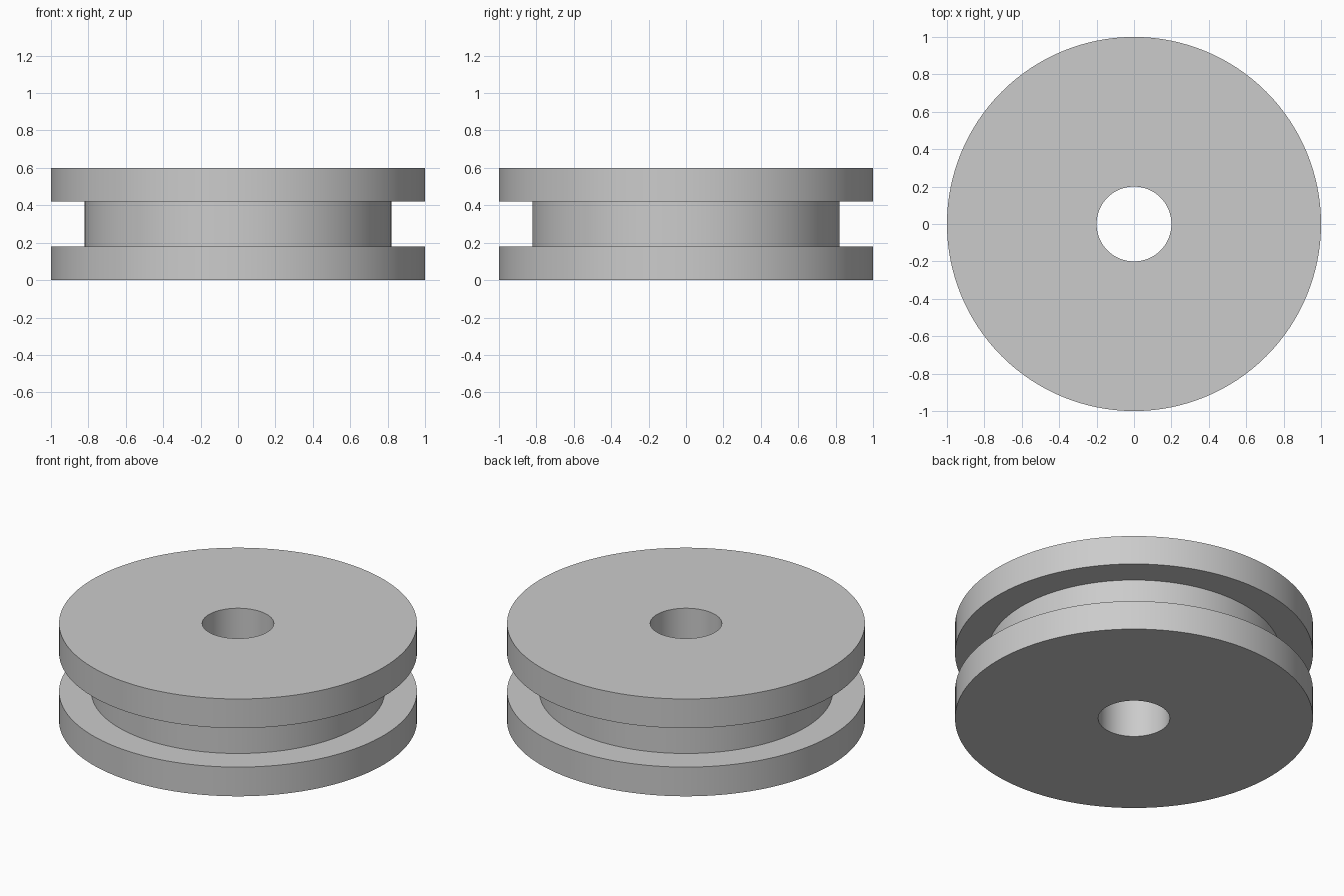
import bpy
import bmesh
import math

cube = bpy.data.objects.get("Cube")
if cube:
    bpy.data.objects.remove(cube, do_unlink=True)

SEGMENTS = 128
OUTER, GROOVE, BORE = 1.0, 0.82, 0.2
HEIGHT, FLANGE = 0.6, 0.18

# Plain grey material
grey = bpy.data.materials.new("grey")
grey.use_nodes = True
colour = (0.6, 0.6, 0.6, 1)
grey.diffuse_color = colour
grey.node_tree.nodes["Principled BSDF"].inputs["Base Color"].default_value = colour

# Closed cross-section (radius, height): bore, lower flange, groove, upper flange
profile = [
    (BORE, 0), (OUTER, 0),
    (OUTER, FLANGE), (GROOVE, FLANGE),
    (GROOVE, HEIGHT - FLANGE), (OUTER, HEIGHT - FLANGE),
    (OUTER, HEIGHT), (BORE, HEIGHT),
]

# Revolve the section around the vertical axis
bm = bmesh.new()
verts = [bm.verts.new((r, 0, z)) for r, z in profile]
edges = [bm.edges.new((v, verts[(i + 1) % len(verts)])) for i, v in enumerate(verts)]
bmesh.ops.spin(bm, geom=verts + edges, cent=(0, 0, 0), axis=(0, 0, 1),
               angle=math.tau, steps=SEGMENTS, use_merge=False)
bmesh.ops.remove_doubles(bm, verts=bm.verts, dist=0.0005)
bmesh.ops.recalc_face_normals(bm, faces=bm.faces)

mesh = bpy.data.meshes.new("grooved_wheel")
bm.to_mesh(mesh)
bm.free()
mesh.materials.append(grey)
wheel = bpy.data.objects.new("grooved_wheel", mesh)
bpy.context.collection.objects.link(wheel)

# Smooth round walls with sharp rims
bpy.ops.object.select_all(action="DESELECT")
wheel.select_set(True)
bpy.context.view_layer.objects.active = wheel
bpy.ops.object.shade_smooth_by_angle(angle=math.radians(30))
